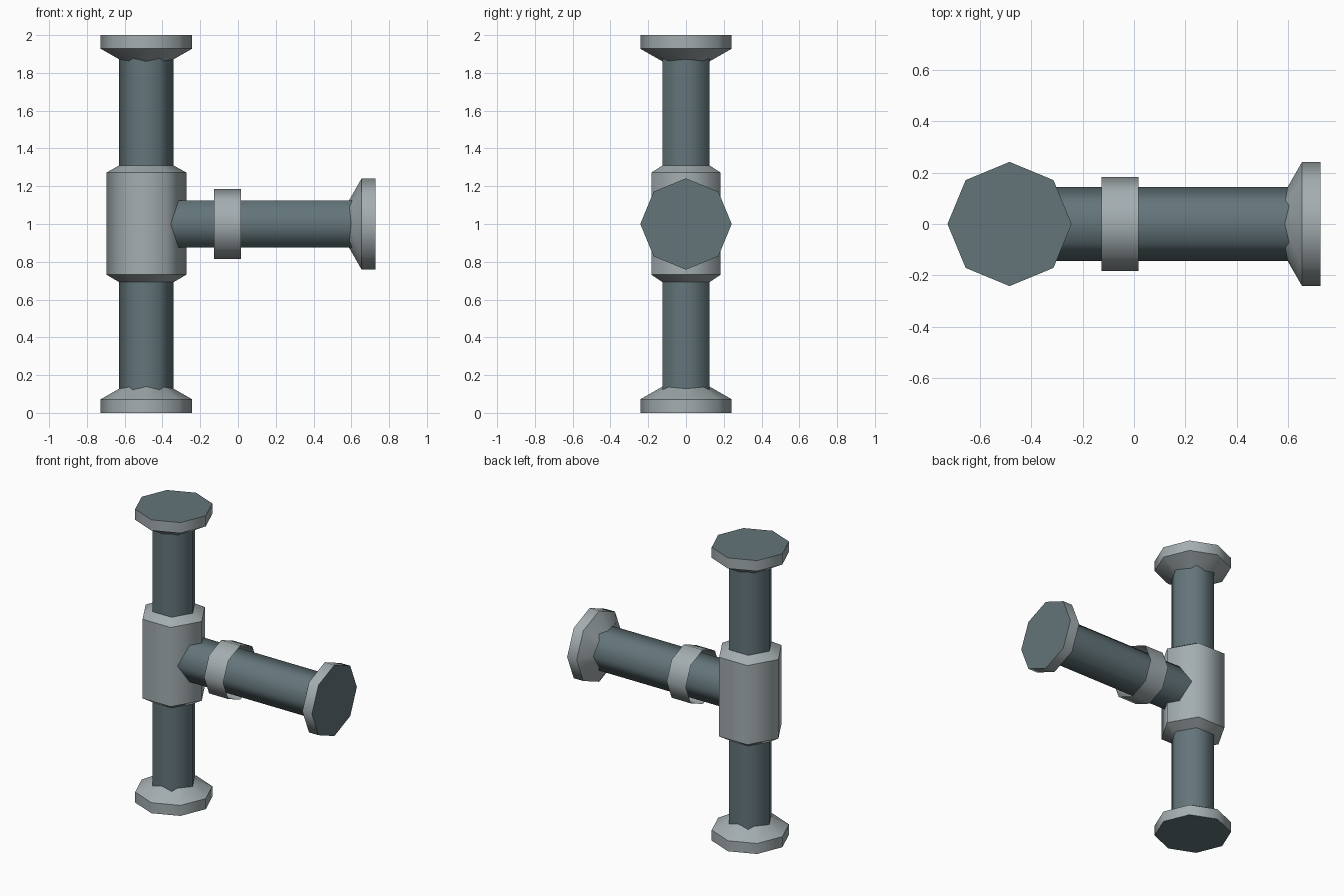
import bpy, bmesh, math

if "Cube" in bpy.data.objects:
    bpy.data.objects.remove(bpy.data.objects["Cube"])

def material(name, rgb):
    m = bpy.data.materials.new(name)
    m.diffuse_color = (*rgb, 1)
    m.use_nodes = True
    m.node_tree.nodes["Principled BSDF"].inputs["Base Color"].default_value = m.diffuse_color
    return m

LIGHT = material("light_grey_metal", (0.37, 0.42, 0.435))
DARK = material("dark_slate_metal", (0.125, 0.178, 0.195))
AXIS_X, MID_Z = -0.485, 1.0

def vertical(a, b, h):
    return (AXIS_X + a, b, h)

def sideways(a, b, h):
    return (h, a, MID_Z + b)

def turned(name, profile, sides, place, mat, caps=()):
    """Sweep (height, radius) points round an axis; caps lists the closed ends, drawn dark."""
    bm = bmesh.new()
    rings = []
    for h, r in profile:
        angles = [2 * math.pi * i / sides for i in range(sides)]
        rings.append([bm.verts.new(place(r * math.cos(t), r * math.sin(t), h)) for t in angles])
    for lo, hi in zip(rings, rings[1:]):
        for i in range(sides):
            j = (i + 1) % sides
            bm.faces.new((lo[i], lo[j], hi[j], hi[i])).smooth = True
    if "start" in caps:
        bm.faces.new(rings[0][::-1]).material_index = 1
    if "end" in caps:
        bm.faces.new(rings[-1]).material_index = 1
    # rings stay sharp, the sides blend smoothly round the axis
    for ring in rings:
        for i in range(sides):
            e = bm.edges.get((ring[i], ring[(i + 1) % sides]))
            e.smooth = False
    me = bpy.data.meshes.new(name)
    bm.to_mesh(me)
    bm.free()
    me.materials.append(mat)
    me.materials.append(DARK)
    ob = bpy.data.objects.new(name, me)
    bpy.context.collection.objects.link(ob)
    return ob

# hexagonal pipes
turned("main_pipe", [(0.04, 0.144), (1.96, 0.144)], 6, vertical, DARK)
turned("branch_pipe", [(-0.42, 0.144), (0.69, 0.144)], 6, sideways, DARK)

# chamfered hexagonal collar at the junction
turned("junction_collar", [(0.692, 0.144), (0.732, 0.212), (1.272, 0.212), (1.31, 0.144)],
       6, vertical, LIGHT)

# open octagonal band round the branch
turned("branch_band", [(-0.127, 0.184), (0.017, 0.184)], 8, sideways, LIGHT)

# octagonal end flanges with a cone towards the pipe
flange = [(0, 0.242), (0.072, 0.242), (0.142, 0.12)]
def flipped(end):
    return [(end - h, r) for h, r in reversed(flange)]
turned("bottom_flange", flange, 8, vertical, LIGHT, ("start",))
turned("top_flange", flipped(2.0), 8, vertical, LIGHT, ("end",))
turned("branch_flange", flipped(0.727), 8, sideways, LIGHT, ("end",))
